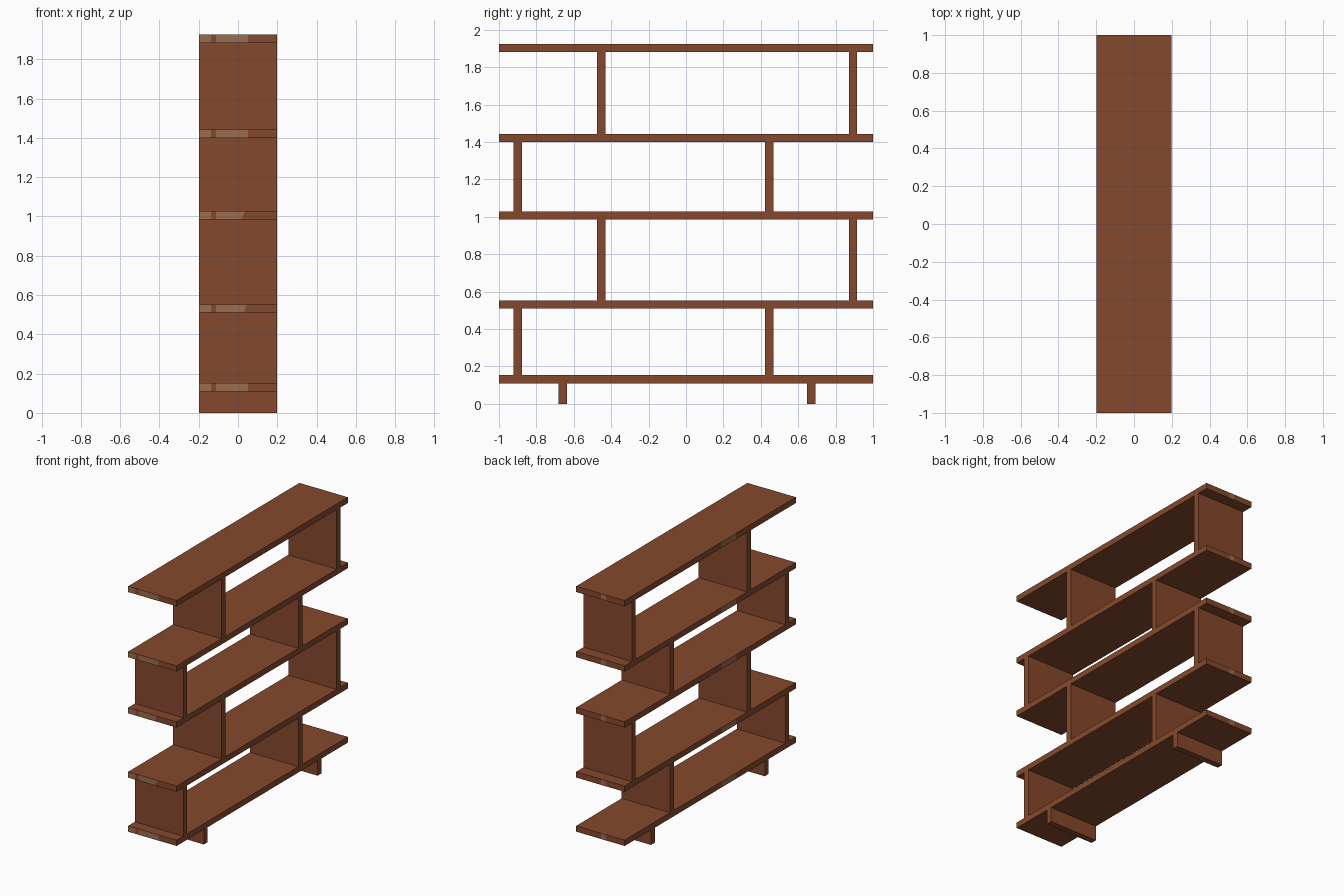
import bpy, bmesh

if "Cube" in bpy.data.objects:
    bpy.data.objects.remove(bpy.data.objects["Cube"])


def material(name, rgb):
    m = bpy.data.materials.new(name)
    m.diffuse_color = (*rgb, 1.0)
    m.use_nodes = True
    m.node_tree.nodes["Principled BSDF"].inputs["Base Color"].default_value = m.diffuse_color
    return m


WOOD = material("brown wood", (0.235, 0.066, 0.026))
PALE = material("pale worn wood", (0.33, 0.15, 0.075))


def block(name, x, y, z, mat, slant=0.0):
    """Box between ranges; slant pulls the bottom +x edge inwards."""
    bm = bmesh.new()
    bmesh.ops.create_cube(bm, size=1.0)
    for v in bm.verts:
        hi = [c > 0 for c in v.co]
        v.co = (x[hi[0]], y[hi[1]], z[hi[2]])
        if hi[0] and not hi[2]:
            v.co.x -= slant
    me = bpy.data.meshes.new(name)
    bm.to_mesh(me)
    bm.free()
    me.materials.append(mat)
    ob = bpy.data.objects.new(name, me)
    bpy.context.collection.objects.link(ob)
    return ob


HALF = 0.198   # half depth of the unit
T = 0.045      # board thickness
E = 0.001      # how far worn patches stand proud
DEPTH = (-HALF, HALF)

# shelf boards: bottom, top, end of worn patch, patch slant
shelves = [(0.11, 0.153, 0.05, 0.0), (0.51, 0.553, 0.045, 0.015),
           (0.985, 1.028, 0.035, 0.015), (1.40, 1.442, 0.05, 0.0),
           (1.882, 1.925, 0.05, 0.0)]

for i, (z0, z1, px, slant) in enumerate(shelves, 1):
    z = (z0, z1)
    block(f"shelf_{i}", DEPTH, (-1, 1), z, WOOD)
    # worn patches on the front end, back end and left edge
    front = (-1 - E, -1 + E)
    block(f"front_corner_patch_{i}", (-HALF, -0.138), front, z, PALE)
    block(f"front_patch_{i}", (-0.112, px), front, z, PALE, slant)
    block(f"back_patch_{i}", (-0.045, -0.005), (1 - E, 1 + E), z, PALE)
    block(f"side_patch_{i}", (-HALF - E, -HALF + E), (-0.3, -0.13), z, PALE)

# uprights, shifted alternately between the levels
for i in range(4):
    z = (shelves[i][1], shelves[i + 1][0])
    for side, yc in zip(("front", "back"), (-0.9, 0.446) if i % 2 == 0 else (-0.453, 0.893)):
        block(f"{side}_upright_{i + 1}", DEPTH, (yc - T / 2, yc + T / 2), z, WOOD)

# feet
for side, yc in (("front", -0.66), ("back", 0.67)):
    block(f"{side}_foot", DEPTH, (yc - T / 2, yc + T / 2), (0, shelves[0][0]), WOOD)
